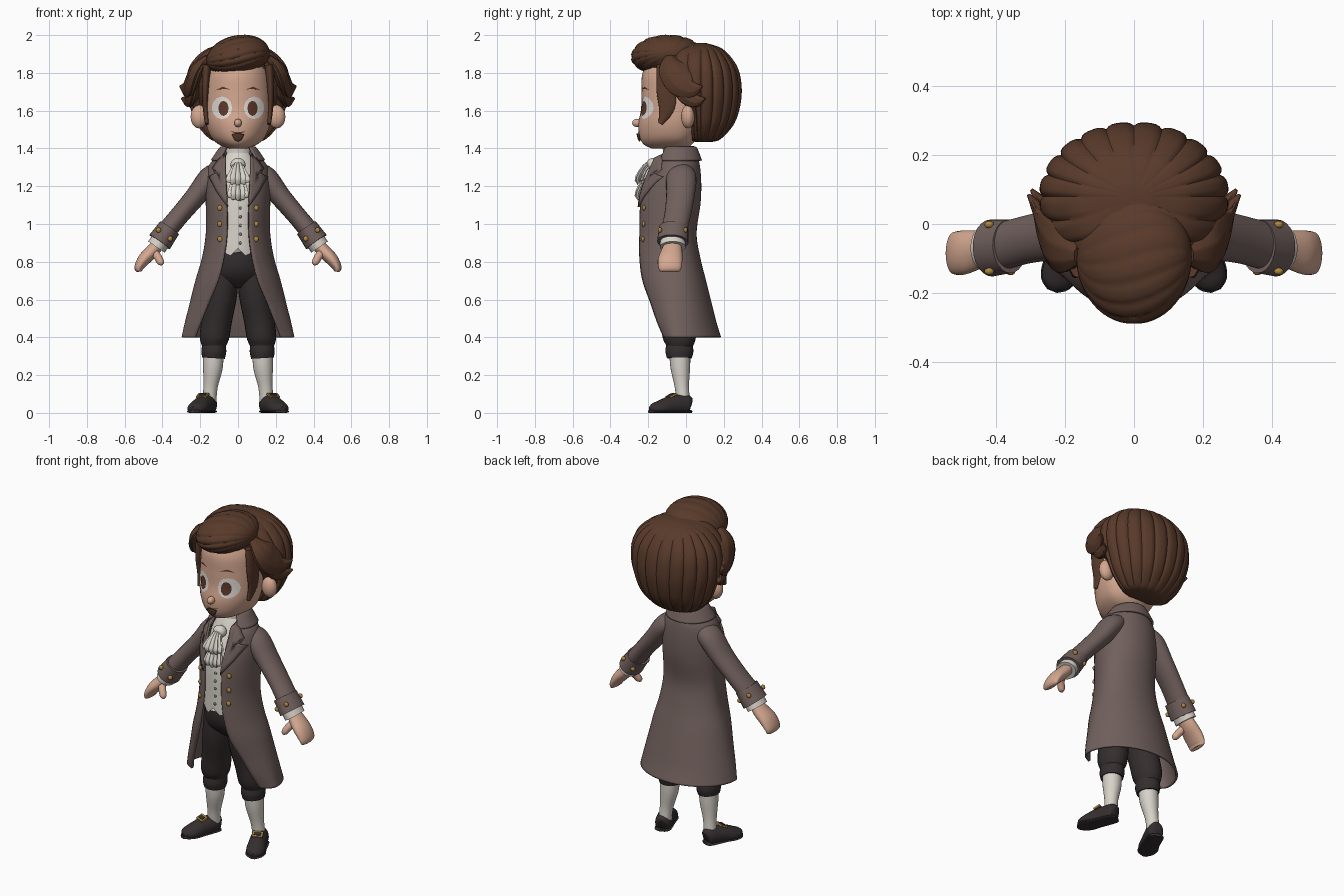
import bpy, bmesh, math
from mathutils import Vector, Matrix
from mathutils.bvhtree import BVHTree

if "Cube" in bpy.data.objects:
    bpy.data.objects.remove(bpy.data.objects["Cube"])


def material(name, r, g, b):
    m = bpy.data.materials.new(name)
    m.use_nodes = True
    m.diffuse_color = (r, g, b, 1)
    bsdf = m.node_tree.nodes["Principled BSDF"]
    bsdf.inputs["Base Color"].default_value = (r, g, b, 1)
    bsdf.inputs["Roughness"].default_value = 0.8
    return m


HAIR = material("brown hair", 0.10, 0.043, 0.024)
SKIN = material("skin", 0.66, 0.39, 0.28)
COAT = material("taupe coat", 0.165, 0.118, 0.11)
CREAM = material("cream cloth", 0.68, 0.64, 0.58)
DARK = material("dark cloth", 0.035, 0.027, 0.028)
GOLD = material("brass", 0.42, 0.24, 0.05)
IRIS = material("brown iris", 0.11, 0.04, 0.022)
EYE = material("eye white", 0.78, 0.73, 0.70)
GREY = material("grey button", 0.25, 0.23, 0.21)
parts = []


def finish(name, bm, mat, mirror=False, thick=0):
    bmesh.ops.remove_doubles(bm, verts=bm.verts, dist=1e-5)
    bmesh.ops.recalc_face_normals(bm, faces=bm.faces)
    mesh = bpy.data.meshes.new(name)
    bm.to_mesh(mesh)
    bm.free()
    mesh.materials.append(mat)
    ob = bpy.data.objects.new(name, mesh)
    bpy.context.collection.objects.link(ob)
    if thick:
        s = ob.modifiers.new("thickness", "SOLIDIFY")
        s.thickness, s.offset = thick, 0
    if mirror:
        ob.modifiers.new("mirror", "MIRROR").use_clip = False
    parts.append(ob)
    return ob


def smooth(rows, n):
    """Catmull-Rom samples through rows of equal length."""
    out = []
    for i in range(len(rows) - 1):
        quad = zip(rows[max(i - 1, 0)], rows[i], rows[i + 1], rows[min(i + 2, len(rows) - 1)])
        quad = list(quad)
        for k in range(n):
            t = k / n
            out.append([b + t * (c - a + t * (2 * a - 5 * b + 4 * c - d + t * (3 * (b - c) + d - a))) / 2
                        for a, b, c, d in quad])
    return out + [list(rows[-1])]


def skin_rings(bm, rings, closed, cap):
    rows = [[bm.verts.new(p) for p in ring] for ring in rings]
    n = len(rows[0])
    for lo, hi in zip(rows, rows[1:]):
        for j in range(n if closed else n - 1):
            k = (j + 1) % n
            bm.faces.new((lo[j], lo[k], hi[k], hi[j]))
    if cap:
        bm.faces.new(rows[0])
        bm.faces.new(rows[-1])
    return rows


def shell(name, table, mat, cy=-0.05, thick=0, ridges=0, depth=0, seg=48, hem=None, steps=5):
    """Stacked ovals: height, half width, front, back and optional front gap."""
    rings = []
    gapped = len(table[0]) > 4
    for row in smooth(table, steps):
        z, hw, yf, yb = row[:4]
        start = math.asin(min(row[4] / hw, 1)) if gapped else 0
        mid = cy if gapped or cy is not None else (yf + yb) / 2
        ring = []
        for j in range(seg + (1 if gapped else 0)):
            t = start + (2 * math.pi - 2 * start) * j / seg
            f = 1 - depth * (1 - abs(math.sin(ridges * t))) ** 2
            c = math.cos(t)
            ring.append((hw * f * math.sin(t), mid - f * c * (mid - yf if c > 0 else yb - mid), z))
        rings.append(ring)
    bm = bmesh.new()
    rows = skin_rings(bm, rings, not gapped, not gapped)
    if hem:
        for v in rows[-1]:
            v.co.z += hem(v.co)
    return finish(name, bm, mat, thick=thick)


def tube(name, rows, mat, ref, mirror=True, seg=24, ridges=0, depth=0, floor=False):
    """Path rows: x, y, z, radius across, radius along ref."""
    rows = smooth(rows, 5)
    pts = [Vector(r[:3]) for r in rows]
    rings = []
    for i, r in enumerate(rows):
        tan = (pts[min(i + 1, len(pts) - 1)] - pts[max(i - 1, 0)]).normalized()
        side = tan.cross(Vector(ref)).normalized()
        up = side.cross(tan)
        ring = []
        for j in range(seg):
            t = 2 * math.pi * j / seg
            f = 1 - depth * (1 - abs(math.sin(ridges * t)))
            p = pts[i] + side * (r[3] * f * math.cos(t)) + up * (r[4] * f * math.sin(t))
            if floor:
                p.z = max(p.z, 0)
            ring.append(p)
        rings.append(ring)
    bm = bmesh.new()
    skin_rings(bm, rings, True, True)
    return finish(name, bm, mat, mirror)


def ball(name, centre, size, mat, mirror=False, seg=20):
    bm = bmesh.new()
    bmesh.ops.create_uvsphere(bm, u_segments=seg, v_segments=seg // 2, radius=1,
                              matrix=Matrix.Translation(centre) @ Matrix.Diagonal((*size, 1)))
    return finish(name, bm, mat, mirror)


def surface(ob):
    bm = bmesh.new()
    bm.from_mesh(ob.data)
    tree = BVHTree.FromBMesh(bm)
    bm.free()
    return tree


def front_point(tree, x, z, lift):
    hit = tree.ray_cast(Vector((x, -1, z)), Vector((0, 1, 0)))[0]
    if hit is None or hit.y > -0.02:
        hit = tree.find_nearest(Vector((x, -0.22, z)))[0]
    return Vector((x, hit.y - lift, z))


def decal(name, tree, outline, mat, lift=0.004, thick=0, mirror=True):
    """Plate that follows the front of a surface."""
    edge = []
    for a, b in zip(outline, outline[1:] + outline[:1]):
        edge += [Vector(a).lerp(Vector(b), k / 4) for k in range(4)]
    mid = sum(edge, Vector((0, 0))) / len(edge)
    bm = bmesh.new()
    rings = []
    for f in (0.02, 0.35, 0.7, 1):
        rings.append([front_point(tree, *mid.lerp(p, f), lift) for p in edge])
    bm.faces.new(skin_rings(bm, rings, True, False)[0])
    return finish(name, bm, mat, mirror, thick)


def oval(x, z, rx, rz, n=12):
    return [(x + rx * math.cos(2 * math.pi * k / n), z + rz * math.sin(2 * math.pi * k / n)) for k in range(n)]


X, Y, Z = (1, 0, 0), (0, 1, 0), (0, 0, 1)

# Head and face
head = shell("head", [(1.40, .05, -.18, .0), (1.42, .10, -.222, .03), (1.46, .143, -.245, .06),
                      (1.53, .17, -.252, .09), (1.61, .178, -.238, .1), (1.7, .175, -.235, .1),
                      (1.8, .16, -.23, .1), (1.88, .11, -.18, .06), (1.91, .03, -.09, .0)], SKIN)
face = surface(head)
shell("neck", [(1.34, .06, -.1, .02), (1.48, .06, -.1, .02)], SKIN)
ball("nose", (0, -.258, 1.535), (.02, .027, .022), SKIN)
ball("ear", (.205, .01, 1.568), (.046, .036, .062), SKIN, True)
decal("eye_white", face, oval(.085, 1.615, .054, .06), EYE, .003)
decal("iris", face, oval(.077, 1.612, .027, .04), IRIS, .006)
decal("eyebrow", face, [(.04, 1.712), (.08, 1.727), (.118, 1.708), (.08, 1.716)], HAIR, .004)
decal("mouth", face, [(-.045, 1.492), (0, 1.483), (.045, 1.492), (0, 1.474)], IRIS, .004, mirror=False)
decal("goatee", face, [(-.032, 1.475), (0, 1.48), (.032, 1.475), (.018, 1.447), (0, 1.438), (-.018, 1.447)],
      HAIR, .008, .01, mirror=False)

# Hair: ridged back volume, swept quiff and side locks
shell("back_hair", [(1.435, .10, .05, .14), (1.45, .15, .02, .185), (1.52, .215, .01, .25), (1.6, .25, -.01, .283),
                    (1.7, .275, -.1, .297), (1.8, .27, -.15, .285), (1.87, .235, -.16, .25),
                    (1.93, .16, -.12, .19), (1.957, .05, -.0, .11)], HAIR, cy=.08, ridges=10, depth=.05, seg=160)
bm = bmesh.new()
bmesh.ops.create_uvsphere(bm, u_segments=96, v_segments=28, radius=1)
for v in bm.verts:
    a = math.atan2(v.co.y, v.co.x) + .25 * v.co.z
    f = 1 - .05 * (1 - abs(math.sin(8 * a))) ** 2
    x, y, z = v.co.z, v.co.x * f, v.co.y * f
    v.co = (.168 * x, -.095 + .197 * y, 1.883 + .02 * x + z * (.118 if z > 0 else .10))
finish("quiff", bm, HAIR)
tube("side_lock", [(.16, -.09, 1.88, .03, .02), (.215, -.075, 1.82, .075, .035), (.245, -.03, 1.75, .08, .035),
                   (.27, .03, 1.715, .05, .025), (.307, .085, 1.73, .005, .005)], HAIR, X, ridges=4, depth=.12)
tube("lower_lock", [(.2, .0, 1.78, .05, .03), (.235, .0, 1.7, .06, .035), (.262, .05, 1.655, .04, .025),
                    (.298, .1, 1.665, .005, .005)], HAIR, X, ridges=4, depth=.12)
tube("sideburn", [(.165, -.1, 1.84, .055, .025), (.172, -.105, 1.72, .052, .02), (.172, -.1, 1.62, .045, .015),
                  (.165, -.135, 1.53, .012, .01)], HAIR, X)

# Coat with open front, collar, lapels and buttons
coat = shell("coat", [(1.38, .085, -.12, .045, .06), (1.34, .125, -.15, .06, .075), (1.29, .155, -.18, .07, .075),
                      (1.2, .165, -.225, .075, .065), (1.1, .165, -.25, .07, .058), (.95, .165, -.255, .05, .058),
                      (.82, .185, -.26, .07, .075), (.7, .22, -.25, .10, .105), (.58, .25, -.22, .13, .155),
                      (.48, .275, -.19, .155, .195), (.4, .293, -.15, .18, .225)], COAT, thick=.012)
coat_front = surface(coat)
shell("coat_collar", [(1.405, .08, -.12, .04, .06), (1.395, .097, -.13, .055, .066), (1.335, .138, -.16, .078, .09)],
      COAT, thick=.014)
decal("lapel", coat_front, [(.07, 1.37), (.105, 1.335), (.135, 1.29), (.105, 1.272), (.15, 1.25), (.11, 1.17),
                            (.055, 1.09), (.062, 1.2), (.07, 1.29)], COAT, .014, .014)
for z in (1.085, 1.0, .92):
    ball("coat_button", front_point(coat_front, .095, z, .008), (.015, .009, .015), GOLD, True, 16)

# Sleeves, cuffs and hands
tube("sleeve", [(.08, -.03, 1.28, .05, .06), (.145, -.025, 1.245, .062, .08), (.225, -.03, 1.145, .055, .075),
                (.31, -.045, 1.045, .051, .07), (.385, -.065, .955, .052, .07)], COAT, Y)
tube("coat_cuff", [(.362, -.065, .98, .060, .078), (.415, -.07, .905, .066, .083)], COAT, Y)
tube("shirt_cuff", [(.40, -.07, .925, .052, .066), (.432, -.07, .878, .053, .068)], CREAM, Y)
for side in (-1, 1):
    for y in (-.138, -.002):
        ball("cuff_button", (.39 + .031 * side, y, .945 + .023 * side), (.014, .011, .014), GOLD, True, 16)
tube("hand", [(.42, -.07, .895, .032, .045), (.455, -.075, .855, .036, .056), (.495, -.083, .815, .034, .064),
              (.522, -.085, .775, .026, .062), (.526, -.085, .752, .017, .054), (.526, -.085, .747, .006, .04)], SKIN, Y)
tube("thumb", [(.45, -.09, .86, .022, .022), (.425, -.12, .825, .021, .021), (.408, -.135, .795, .018, .018),
               (.402, -.138, .782, .005, .005)], SKIN, Y)

# Waistcoat, shirt collar and ruffled cravat
vest = shell("waistcoat", [(1.38, .07, -.12, .03), (1.33, .1, -.148, .045), (1.2, .145, -.21, .06),
                           (1.1, .148, -.23, .055), (.95, .148, -.235, .035), (.872, .152, -.237, .04)], CREAM,
             hem=lambda p: -.045 * max(0, 1 - abs(abs(p.x) - .045) / .045) if p.y < -.05 else 0)
vest_front = surface(vest)
for k in range(6):
    ball("waistcoat_button", front_point(vest_front, .012, 1.13 - .046 * k, .003), (.008, .006, .008), GREY, seg=12)
shell("shirt_collar", [(1.32, .08, -.13, .03), (1.37, .074, -.122, .03), (1.41, .07, -.125, .025)], CREAM)
ball("cravat_knot", (0, -.175, 1.315), (.04, .035, .035), CREAM)
for name, top, low, w in (("upper_ruffle", 1.32, 1.235, .068), ("lower_ruffle", 1.25, 1.155, .06)):
    tube(name, [(0, -.185, top, .02, .02), (0, -.215, top - .03, .04, .025), (0, -.24, low, w, .032),
                (0, -.235, low - .006, w * .7, .02)], CREAM, Y, False, 60, 5, .3)

# Breeches, stockings and shoes
shell("breeches_seat", [(.93, .13, -.21, .02), (.8, .15, -.215, .04), (.72, .15, -.185, .05), (.66, .08, -.12, .02)], DARK)
tube("breeches_leg", [(.075, -.07, .8, .075, .1), (.085, -.065, .65, .083, .1), (.11, -.045, .5, .08, .092),
                      (.125, -.035, .4, .078, .088), (.127, -.035, .35, .062, .068)], DARK, Y)
tube("knee_band", [(.127, -.035, .36, .062, .07), (.128, -.035, .325, .066, .074), (.13, -.035, .29, .06, .066)], DARK, Y)
tube("stocking", [(.13, -.033, .33, .054, .056), (.133, -.03, .24, .052, .052), (.145, -.022, .14, .038, .038),
                  (.152, -.015, .06, .037, .036)], CREAM, Y)
tube("shoe", [(.147, .022, .04, .022, .03), (.151, .01, .043, .042, .052), (.165, -.03, .043, .048, .055),
              (.19, -.085, .036, .05, .052), (.213, -.135, .025, .053, .042), (.229, -.17, .022, .042, .03),
              (.237, -.19, .018, .015, .015)], DARK, Z, floor=True)
tube("shoe_sole", [(.145, .024, .007, .025, .009), (.153, .005, .007, .046, .009), (.19, -.085, .007, .051, .009),
                   (.213, -.135, .007, .057, .009), (.23, -.175, .007, .043, .009), (.238, -.195, .007, .015, .009)],
     DARK, Z, floor=True)
tilt = Matrix.Translation((.187, -.078, .092)) @ Matrix.Rotation(.41, 4, "Z") @ Matrix.Rotation(.4, 4, "X")
for name, w, d, h, mat in (("buckle", .06, .042, .01, GOLD), ("buckle_strap", .04, .022, .016, DARK)):
    bm = bmesh.new()
    bmesh.ops.create_cube(bm, size=1, matrix=tilt @ Matrix.Diagonal((w, d, h, 1)))
    finish(name, bm, mat, True)

# Smooth shading with sharp creases kept
for ob in parts:
    ob.select_set(True)
bpy.context.view_layer.objects.active = parts[0]
bpy.ops.object.shade_smooth_by_angle(angle=math.radians(45))
